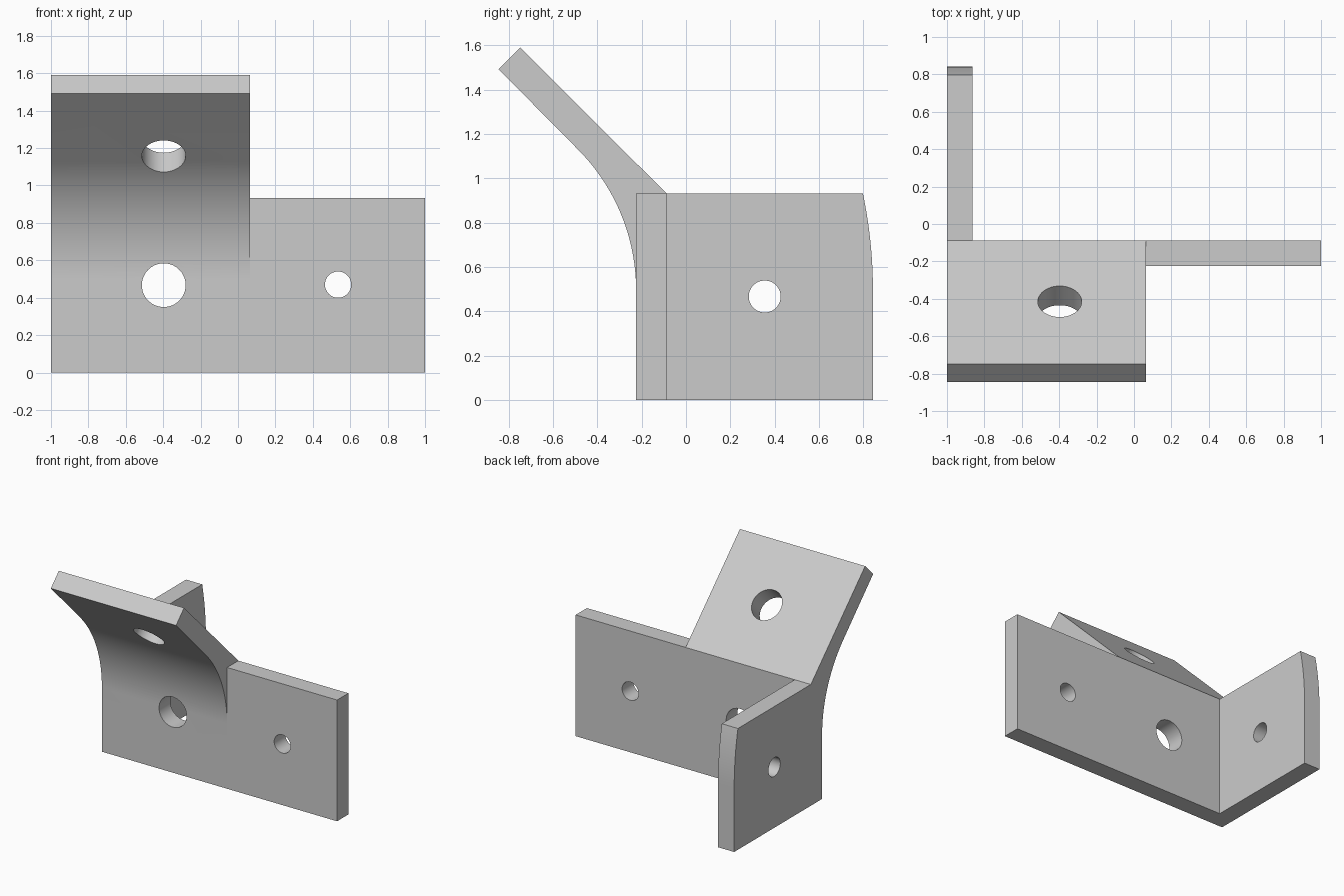
import bpy, bmesh, math
from mathutils import Vector, Matrix

cube = bpy.data.objects.get("Cube")
if cube:
    bpy.data.objects.remove(cube, do_unlink=True)

steel = bpy.data.materials.new("plain_grey")
steel.use_nodes = True
GREY = (0.6, 0.6, 0.6, 1)
steel.diffuse_color = GREY
steel.node_tree.nodes["Principled BSDF"].inputs["Base Color"].default_value = GREY


def extrude_profile(name, profile, x0, x1):
    """Extrude a closed (y, z) profile along x."""
    bm = bmesh.new()
    face = bm.faces.new([bm.verts.new((x0, y, z)) for y, z in profile])
    out = bmesh.ops.extrude_face_region(bm, geom=[face])
    moved = [v for v in out["geom"] if isinstance(v, bmesh.types.BMVert)]
    bmesh.ops.translate(bm, verts=moved, vec=(x1 - x0, 0, 0))
    bmesh.ops.recalc_face_normals(bm, faces=bm.faces)
    return add_object(name, bm)


def add_object(name, bm):
    mesh = bpy.data.meshes.new(name)
    bm.to_mesh(mesh)
    bm.free()
    mesh.materials.append(steel)
    obj = bpy.data.objects.new(name, mesh)
    bpy.context.collection.objects.link(obj)
    return obj


def hole_cutter(centre, axis, radius):
    bm = bmesh.new()
    turn = Vector(axis).to_track_quat("Z", "Y").to_matrix().to_4x4()
    bmesh.ops.create_cone(bm, cap_ends=True, segments=64, radius1=radius,
                          radius2=radius, depth=0.3,
                          matrix=Matrix.Translation(centre) @ turn)
    return add_object("hole_cutter", bm)


def apply_boolean(target, other, operation):
    mod = target.modifiers.new("boolean", "BOOLEAN")
    mod.operation, mod.object, mod.solver = operation, other, "EXACT"
    bpy.context.view_layer.objects.active = target
    bpy.ops.object.modifier_apply(modifier=mod.name)
    bpy.data.objects.remove(other, do_unlink=True)


def arc(cy, cz, r, end_angle, steps):
    return [(cy + r * math.cos(end_angle * i / steps),
             cz + r * math.sin(end_angle * i / steps)) for i in range(steps + 1)]


FRONT, BACK, TOP = -0.225, -0.088, 0.932

# Upright plate with the leaning flange blended into its front face
blend = arc(FRONT - 0.9, 0.495, 0.9, math.pi / 4, 32)
bracket = extrude_profile(
    "bracket",
    [(BACK, 0), (FRONT, 0)] + blend + [(-0.845, 1.492), (-0.748, 1.59), (BACK, TOP)],
    -1, 0.065)

# Plain right-hand half of the upright plate
plate = extrude_profile(
    "plate", [(FRONT, 0), (BACK, 0), (BACK, TOP), (FRONT, TOP)], 0.065, 1)

# Side wing with a gently curved rear edge
radius = 2.13
rear = arc(0.843 - radius, 0.495, radius, math.asin((TOP - 0.495) / radius), 16)
wing = extrude_profile(
    "wing", [(BACK, 0), (0.843, 0)] + rear + [(BACK, TOP)], -1, -0.863)

for part in (plate, wing):
    apply_boolean(bracket, part, "UNION")

# Bolt holes: two in the plate, one in the wing, one through the flange
for centre, axis, r in (
        ((-0.397, -0.157, 0.467), (0, 1, 0), 0.117),
        ((0.535, -0.157, 0.47), (0, 1, 0), 0.07),
        ((-0.93, 0.355, 0.467), (1, 0, 0), 0.072),
        ((-0.397, -0.461, 1.211), (0, 1, 1), 0.117)):
    apply_boolean(bracket, hole_cutter(centre, axis, r), "DIFFERENCE")

bpy.ops.object.select_all(action="DESELECT")
bracket.select_set(True)
bpy.context.view_layer.objects.active = bracket
bpy.ops.object.shade_smooth_by_angle(angle=math.radians(20))
